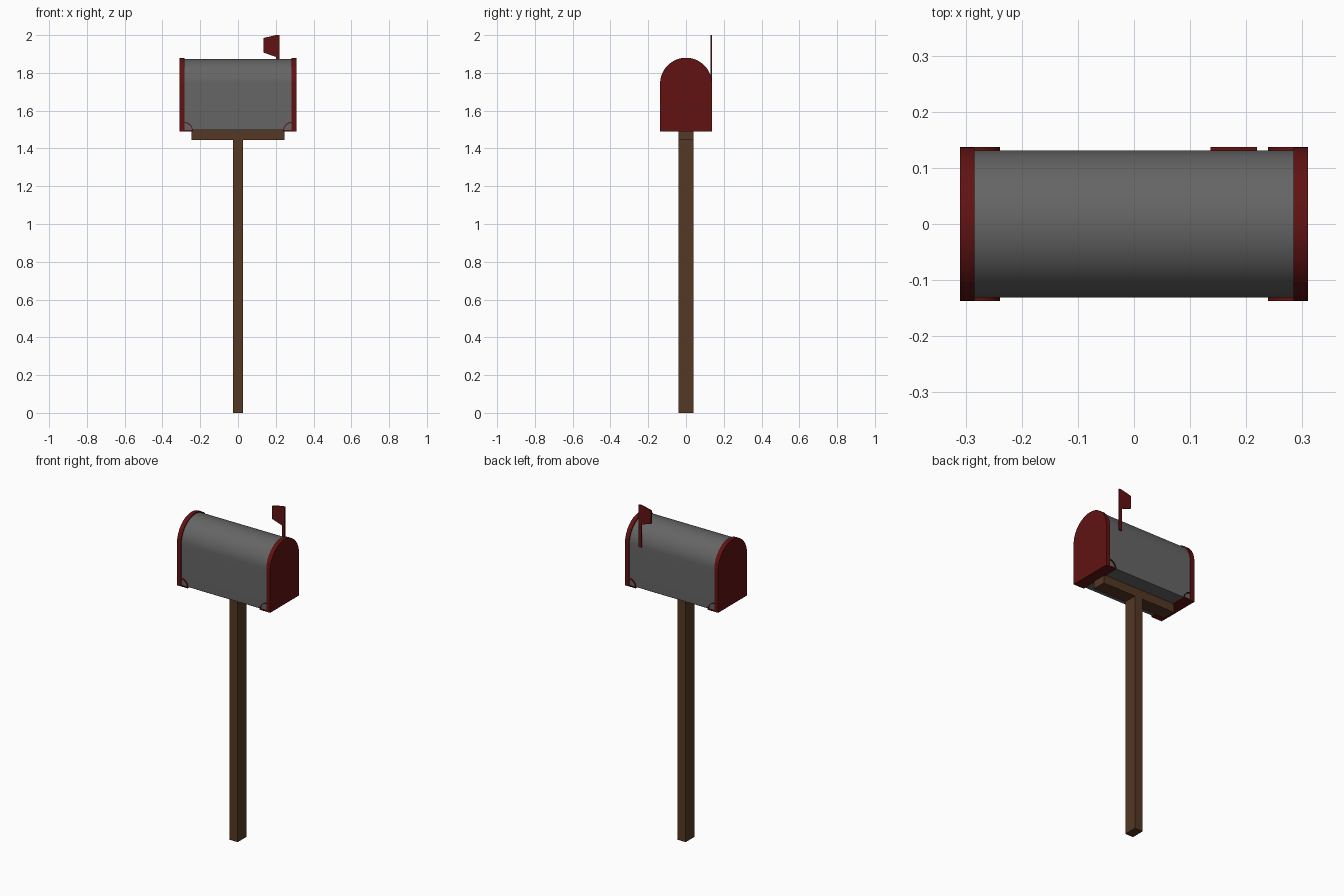
import bpy, math

if "Cube" in bpy.data.objects:
    bpy.data.objects.remove(bpy.data.objects["Cube"])


def material(name, rgb):
    m = bpy.data.materials.new(name)
    m.diffuse_color = (*rgb, 1)
    m.use_nodes = True
    m.node_tree.nodes["Principled BSDF"].inputs["Base Color"].default_value = m.diffuse_color
    return m


RED = material("red_paint", (0.12, 0.006, 0.006))
GREY = material("grey_metal", (0.13, 0.13, 0.13))
WOOD = material("brown_wood", (0.09, 0.04, 0.018))


def prism(name, profile, to3d, lo, hi, mat, smooth=False):
    """Extrude a 2D profile between lo and hi; to3d maps (a, b, depth) to xyz."""
    n = len(profile)
    verts = [to3d(a, b, d) for d in (lo, hi) for a, b in profile]
    faces = [list(range(n)), list(range(2 * n - 1, n - 1, -1))]
    faces += [[i, i + n, (i + 1) % n + n, (i + 1) % n] for i in range(n)]
    me = bpy.data.meshes.new(name)
    me.from_pydata(verts, [], faces)
    me.materials.append(mat)
    ob = bpy.data.objects.new(name, me)
    bpy.context.collection.objects.link(ob)
    bpy.ops.object.select_all(action='DESELECT')
    bpy.context.view_layer.objects.active = ob
    ob.select_set(True)
    bpy.ops.object.mode_set(mode='EDIT')
    bpy.ops.mesh.select_all(action='SELECT')
    bpy.ops.mesh.normals_make_consistent(inside=False)
    bpy.ops.object.mode_set(mode='OBJECT')
    if smooth:
        bpy.ops.object.shade_smooth_by_angle(angle=math.radians(30))
    return ob


def along_x(a, b, d):
    return (d, a, b)


def along_y(a, b, d):
    return (a, d, b)


def box(name, x0, x1, y0, y1, z0, z1, mat):
    return prism(name, [(x0, z0), (x1, z0), (x1, z1), (x0, z1)], along_y, y0, y1, mat)


def arch(r, bottom, centre=1.743, n=32):
    """Straight sides with a half-round top."""
    pts = [(-r, bottom), (r, bottom)]
    return pts + [(r * math.cos(math.pi * i / n), centre + r * math.sin(math.pi * i / n))
                  for i in range(n + 1)]


# Post and support board
box("post", -0.027, 0.027, -0.041, 0.041, 0, 1.445, WOOD)
box("support_board", -0.247, 0.247, -0.041, 0.041, 1.445, 1.5, WOOD)

# Arched body
prism("body", arch(0.131, 1.497), along_x, -0.29, 0.29, GREY, True)

# End caps with bottom lips and quarter-round corner hoops
for side, s in (("left", -1), ("right", 1)):
    prism(side + "_cap", arch(0.137, 1.491), along_x, s * 0.284, s * 0.31, RED, True)
    box(side + "_lip", min(s * 0.239, s * 0.3), max(s * 0.239, s * 0.3),
        -0.137, 0.137, 1.491, 1.497, RED)
    arc = [(s * (0.284 - r * math.cos(t * math.pi / 24)), 1.495 + r * math.sin(t * math.pi / 24))
           for r, steps in ((0.045, range(13)), (0.040, range(12, -1, -1))) for t in steps]
    for where, y in (("front", -1), ("back", 1)):
        prism(f"{side}_{where}_hoop", arc, along_y, y * 0.128, y * 0.137, RED, True)

# Signal flag on the back side
flag = [(0.2, 1.745), (0.219, 1.745), (0.219, 2.0), (0.2, 2.0),
        (0.136, 1.985), (0.136, 1.907), (0.2, 1.885)]
prism("flag", flag, along_y, 0.130, 0.137, RED)
